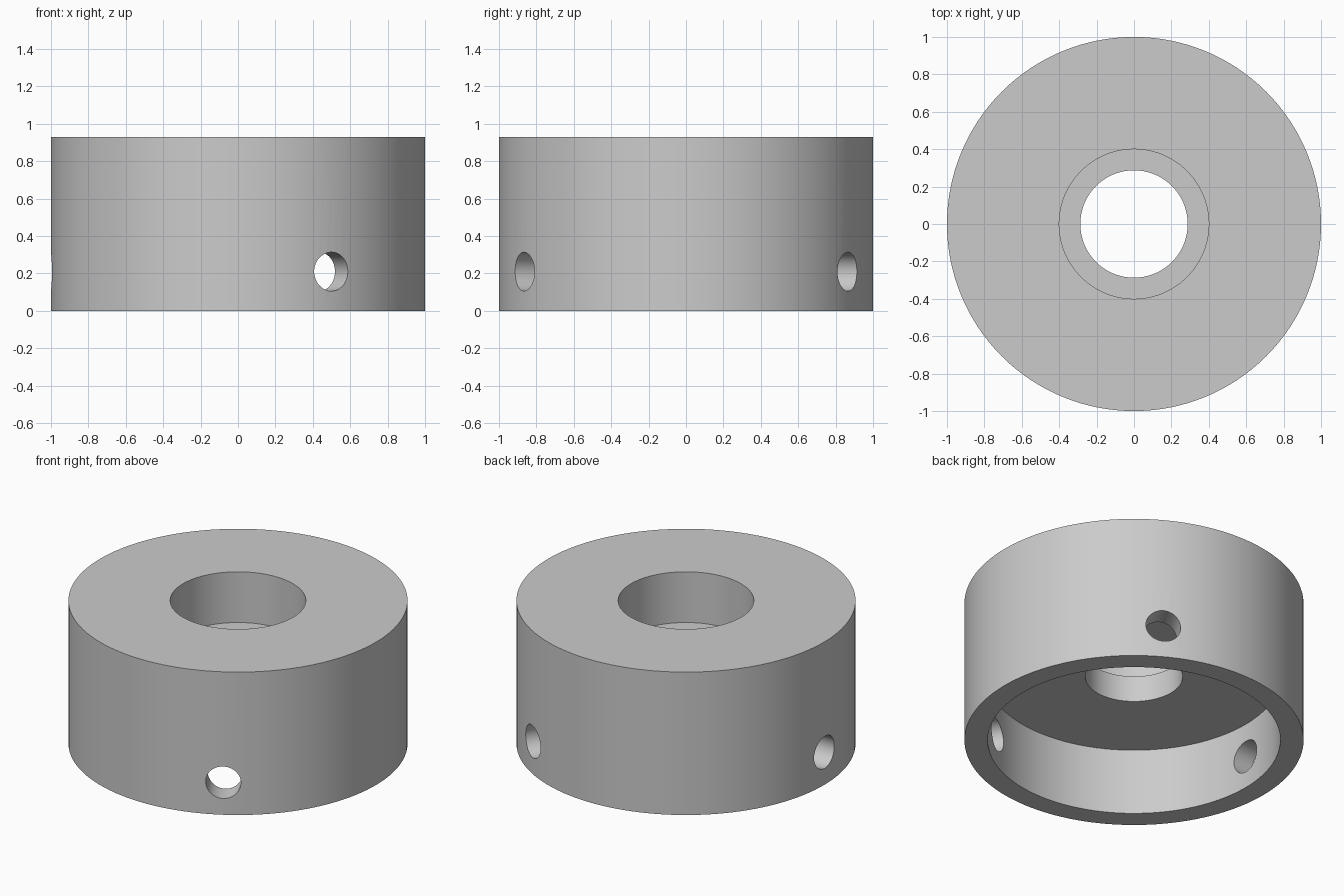
import bpy, bmesh, math

if "Cube" in bpy.data.objects:
    bpy.data.objects.remove(bpy.data.objects["Cube"])

SEGMENTS = 128
# Cross-section (radius, height): outer wall, counterbore, bore, wide lower recess
PROFILE = [(1.0, 0.0), (1.0, 0.93), (0.4, 0.93), (0.4, 0.6),
           (0.287, 0.6), (0.287, 0.43), (0.863, 0.43), (0.863, 0.0)]

grey = bpy.data.materials.new("plain grey")
grey.diffuse_color = (0.6, 0.6, 0.6, 1)
grey.use_nodes = True
grey.node_tree.nodes["Principled BSDF"].inputs["Base Color"].default_value = grey.diffuse_color


def lathe(name, profile):
    """Revolve a closed cross-section around z."""
    bm = bmesh.new()
    rings = []
    for i in range(SEGMENTS):
        a = 2 * math.pi * i / SEGMENTS
        rings.append([bm.verts.new((r * math.cos(a), r * math.sin(a), z)) for r, z in profile])
    n = len(profile)
    for i in range(SEGMENTS):
        a, b = rings[i], rings[(i + 1) % SEGMENTS]
        for j in range(n):
            k = (j + 1) % n
            bm.faces.new((a[j], b[j], b[k], a[k]))
    bmesh.ops.recalc_face_normals(bm, faces=bm.faces)
    mesh = bpy.data.meshes.new(name)
    bm.to_mesh(mesh)
    bm.free()
    obj = bpy.data.objects.new(name, mesh)
    bpy.context.collection.objects.link(obj)
    return obj


# Collar body
collar = lathe("collar_body", PROFILE)
collar.data.materials.append(grey)

# Three radial screw holes through the skirt
cutters = []
for deg in (-60, 60, 180):
    a = math.radians(deg)
    bpy.ops.mesh.primitive_cylinder_add(
        vertices=48, radius=0.104, depth=0.5,
        location=(0.93 * math.cos(a), 0.93 * math.sin(a), 0.21),
        rotation=(0, math.pi / 2, a))
    cutter = bpy.context.object
    cutter.name = "screw_hole_cutter"
    cutter.data.materials.append(grey)
    cutters.append(cutter)
    mod = collar.modifiers.new("screw_hole", 'BOOLEAN')
    mod.operation = 'DIFFERENCE'
    mod.solver = 'EXACT'
    mod.object = cutter

# Apply the cuts and remove the cutters
bpy.ops.object.select_all(action='DESELECT')
collar.select_set(True)
bpy.context.view_layer.objects.active = collar
for mod in list(collar.modifiers):
    bpy.ops.object.modifier_apply(modifier=mod.name)
for cutter in cutters:
    bpy.data.objects.remove(cutter)

bpy.ops.object.shade_smooth_by_angle(angle=math.radians(30))
